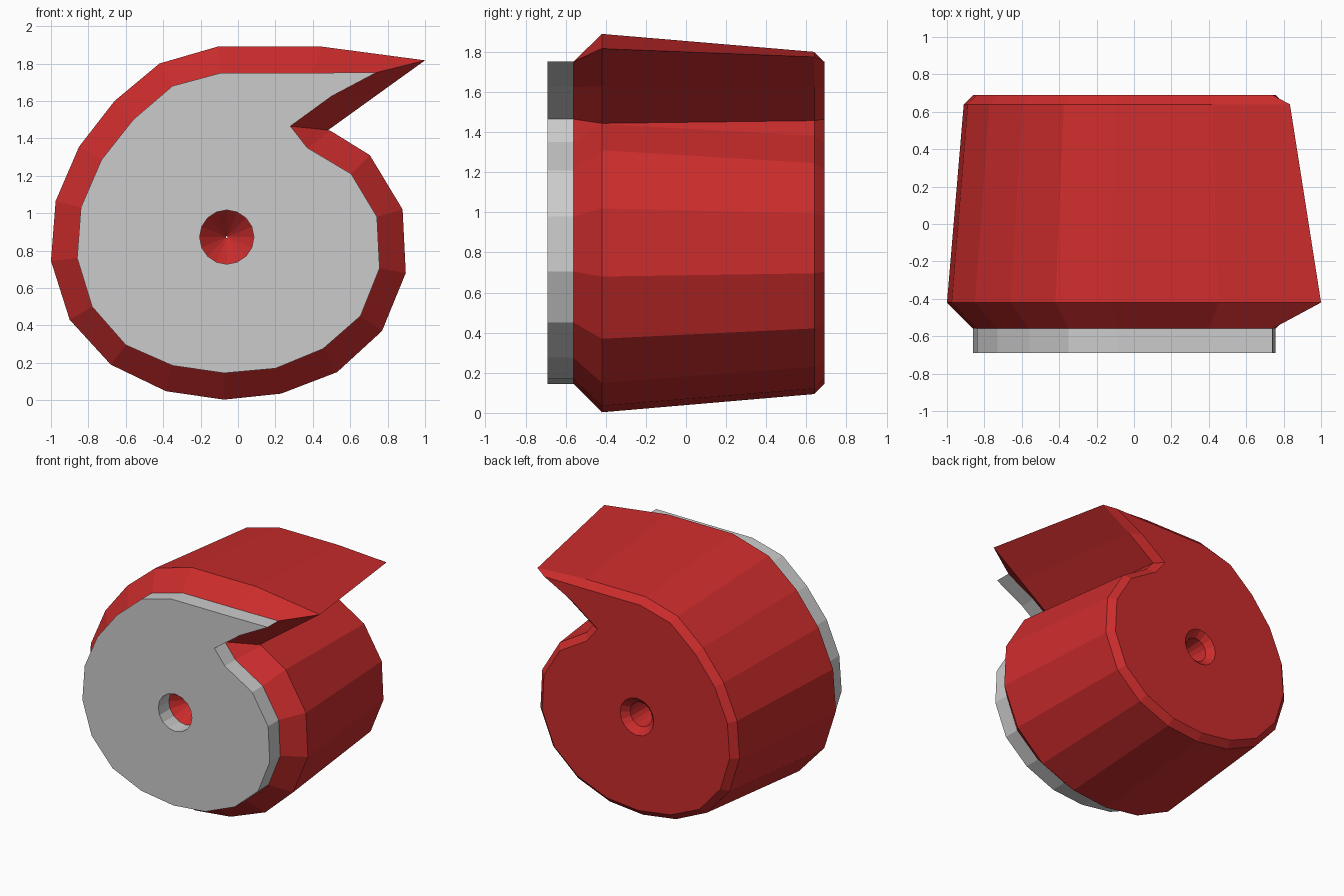
import bpy, bmesh, math

if "Cube" in bpy.data.objects:
    bpy.data.objects.remove(bpy.data.objects["Cube"])

# Spiral outline (x, z): inset face outline and the matching full-size outline
INNER = [(0.74, 1.752), (0.40, 1.75), (-0.09, 1.75), (-0.35, 1.68), (-0.56, 1.50),
         (-0.73, 1.285), (-0.84, 1.03), (-0.86, 0.76), (-0.78, 0.50), (-0.60, 0.295),
         (-0.35, 0.185), (-0.075, 0.145), (0.20, 0.17), (0.455, 0.275), (0.655, 0.45),
         (0.757, 0.705), (0.743, 0.98), (0.605, 1.21), (0.37, 1.35), (0.28, 1.465),
         (0.50, 1.625)]
OUTER = [(1.0, 1.817), (0.45, 1.89), (-0.11, 1.89), (-0.42, 1.80), (-0.66, 1.60),
         (-0.85, 1.355), (-0.975, 1.065), (-1.0, 0.745), (-0.90, 0.43), (-0.68, 0.19),
         (-0.385, 0.048), (-0.075, 0.003), (0.23, 0.035), (0.53, 0.15), (0.77, 0.37),
         (0.897, 0.68), (0.88, 1.02), (0.705, 1.31), (0.495, 1.44), (0.482, 1.444),
         (0.74, 1.63)]
HOLE_X, HOLE_Z, HOLE_SIDES = -0.06, 0.872, 16


def outline(t):
    """Spiral outline blended from inset (0) to full size (1)."""
    return [(a[0] + (b[0] - a[0]) * t, a[1] + (b[1] - a[1]) * t)
            for a, b in zip(INNER, OUTER)]


def hole(t):
    """Axle hole; it narrows as the body swells."""
    r = 0.145 - 0.14 * t
    steps = [2 * math.pi * i / HOLE_SIDES for i in range(HOLE_SIDES)]
    return [(HOLE_X + r * math.cos(a), HOLE_Z + r * math.sin(a)) for a in steps]


def loft(name, sections, cap, colour=None):
    """Bridge (y, t) sections for the skin and the hole, cap one section."""
    bm = bmesh.new()
    cap_edges = []
    for shape in (outline, hole):
        rings = [[bm.verts.new((x, y, z)) for x, z in shape(t)] for y, t in sections]
        n = len(rings[0])
        for a, b in zip(rings, rings[1:]):
            for i in range(n):
                j = (i + 1) % n
                bm.faces.new((a[i], a[j], b[j], b[i]))
        ring = rings[cap]
        cap_edges += [bm.edges.get((ring[i], ring[(i + 1) % n])) for i in range(n)]
    bmesh.ops.triangle_fill(bm, edges=cap_edges, use_beauty=True, normal=(0, 1, 0))
    bmesh.ops.recalc_face_normals(bm, faces=bm.faces[:])
    mesh = bpy.data.meshes.new(name)
    bm.to_mesh(mesh)
    bm.free()
    obj = bpy.data.objects.new(name, mesh)
    bpy.context.collection.objects.link(obj)
    if colour:
        mat = bpy.data.materials.new(name + "_colour")
        mat.diffuse_color = colour
        mat.use_nodes = True
        mat.node_tree.nodes["Principled BSDF"].inputs["Base Color"].default_value = mat.diffuse_color
        mesh.materials.append(mat)
    return obj


# Red drum with bevelled front, tapering towards the back
loft("spiral_drum", [(-0.56, 0), (-0.42, 1), (0.64, 0.36), (0.69, 0)], -1,
     (0.6, 0.025, 0.025, 1))
# Grey plate on the front
loft("front_plate", [(-0.69, 0), (-0.56, 0)], 0)
